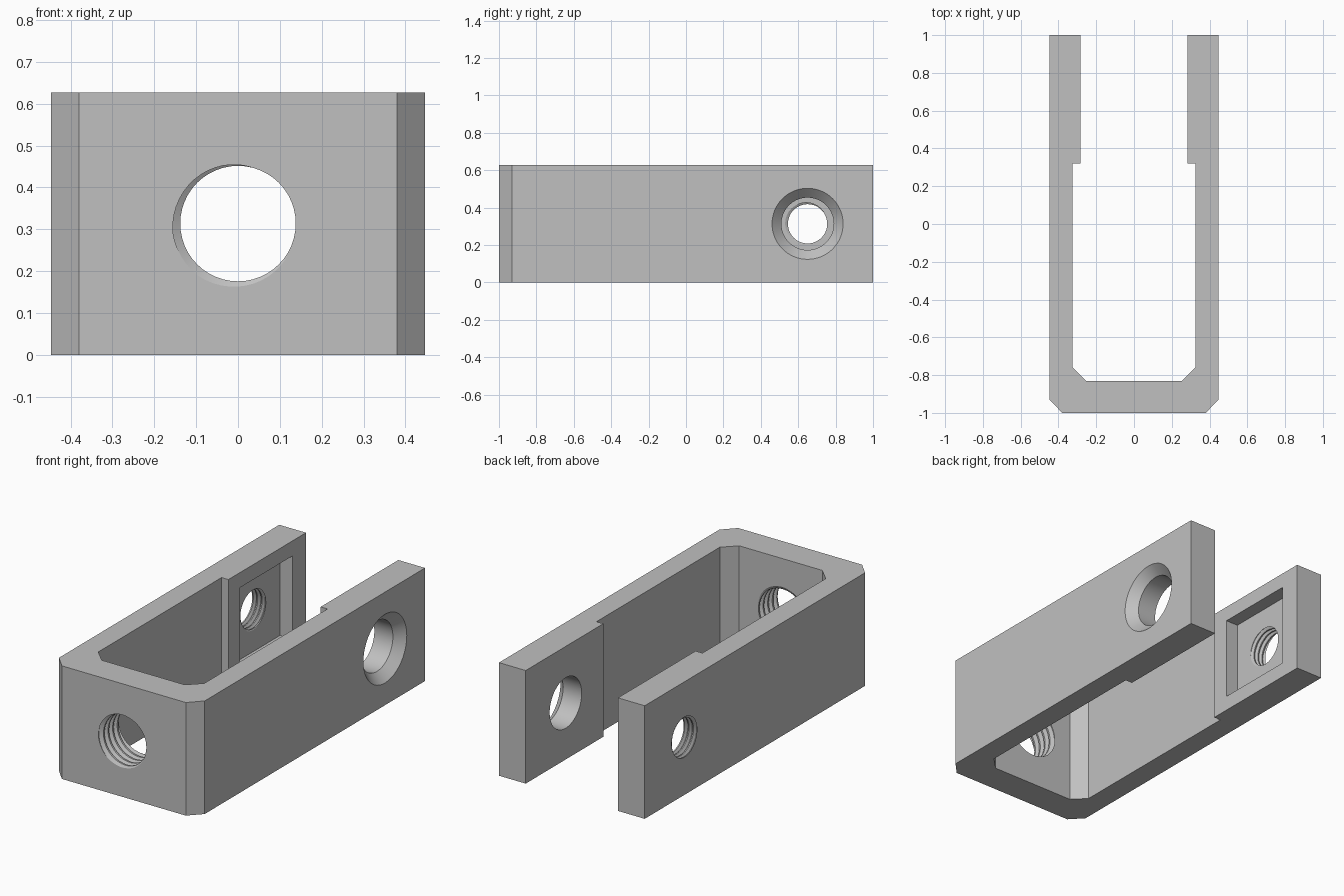
import bpy, bmesh
from math import pi, cos, sin, radians
from mathutils import Matrix, Vector

if "Cube" in bpy.data.objects:
    bpy.data.objects.remove(bpy.data.objects["Cube"], do_unlink=True)

HEIGHT = 0.627
MID = HEIGHT / 2
PIN_Y = 0.65          # cross hole position along the arms

steel = bpy.data.materials.new("plain_grey")
steel.use_nodes = True
GREY = (0.53, 0.53, 0.53, 1)
steel.diffuse_color = GREY
steel.node_tree.nodes["Principled BSDF"].inputs["Base Color"].default_value = GREY


def finish(name, bm, matrix=None):
    bmesh.ops.recalc_face_normals(bm, faces=bm.faces)
    if matrix:
        bm.transform(matrix)
    mesh = bpy.data.meshes.new(name)
    bm.to_mesh(mesh)
    bm.free()
    mesh.materials.append(steel)
    obj = bpy.data.objects.new(name, mesh)
    bpy.context.collection.objects.link(obj)
    return obj


def prism(name, outline, height):
    bm = bmesh.new()
    base = bm.faces.new([bm.verts.new((x, y, 0)) for x, y in outline])
    top = bmesh.ops.extrude_face_region(bm, geom=[base])["geom"]
    bmesh.ops.translate(bm, vec=(0, 0, height),
                        verts=[v for v in top if isinstance(v, bmesh.types.BMVert)])
    return finish(name, bm)


def lathe(name, profile, matrix, n=64):
    """Closed solid of revolution about local z from (radius, z) pairs."""
    bm = bmesh.new()
    rings = [[bm.verts.new((r * cos(2 * pi * i / n), r * sin(2 * pi * i / n), z))
              for i in range(n)] for r, z in profile]
    for a, b in zip(rings, rings[1:]):
        for i in range(n):
            j = (i + 1) % n
            bm.faces.new((a[i], a[j], b[j], b[i]))
    bm.faces.new(rings[0])
    bm.faces.new(rings[-1])
    return finish(name, bm, matrix)


def thread(name, minor, major, pitch, phase, below, above, matrix, n=48):
    """Helical tap about local z; the groove meets z = 0 at angle phase."""
    bm = bmesh.new()
    strands = [(-0.06, major), (0.06, major), (0.375, minor), (0.625, minor)]
    first = -int(below / pitch) - 1
    turns = int(above / pitch) + 1 - first
    rows = []
    for dz, r in strands:
        rows.append([bm.verts.new((r * cos(2 * pi * i / n), r * sin(2 * pi * i / n),
                                   pitch * (first + i / n + dz - phase / 360)))
                     for i in range(turns * n + 1)])
    for a, b in zip(rows, rows[1:]):
        for i in range(turns * n):
            bm.faces.new((a[i], a[i + 1], b[i + 1], b[i]))
    for i in range((turns - 1) * n):
        bm.faces.new((rows[-1][i], rows[-1][i + 1], rows[0][i + n + 1], rows[0][i + n]))
    # close both ends with a cone on the axis
    zs = [v.co.z for v in bm.verts]
    low, high = min(zs), max(zs)
    bottom = bm.verts.new((0, 0, low - pitch))
    top = bm.verts.new((0, 0, high + pitch))
    for e in [e for e in bm.edges if e.is_boundary]:
        z = (e.verts[0].co.z + e.verts[1].co.z) / 2
        bm.faces.new((*e.verts, bottom if z < (low + high) / 2 else top))
    return finish(name, bm, matrix)


# U-shaped body: half outline mirrored across the centre line
half = [(0.38, -1), (0.447, -0.93), (0.447, 1), (0.283, 1), (0.283, 0.32),
        (0.325, 0.32), (0.325, -0.76), (0.255, -0.83)]
body = prism("clevis_body", half + [(-x, y) for x, y in reversed(half)], HEIGHT)

# square nut pocket inside the right arm
pocket_bm = bmesh.new()
bmesh.ops.create_cube(pocket_bm, size=1, matrix=Matrix.Translation((-0.308, PIN_Y, MID))
                      @ Matrix.Diagonal((0.1, 0.46, 0.46, 1)))

to_front = Matrix.Translation((0, -1, MID)) @ Matrix.Rotation(radians(90), 4, "X")
to_right = Matrix.Translation((-0.447, PIN_Y, MID)) @ Matrix.Rotation(radians(-90), 4, "Y")
to_left = Matrix.Translation((0.447, PIN_Y, MID)) @ Matrix.Rotation(radians(90), 4, "Y")

cutters = [
    finish("pocket_cutter", pocket_bm),
    # countersunk clearance hole through the left arm
    lathe("countersink_cutter",
          [(0.14, -0.25), (0.14, -0.05), (0.19, 0), (0.21, 0.02)], to_left),
    # tapped holes in the front wall and the right arm
    thread("front_tap", 0.138, 0.157, 0.04, 210, 0.23, 0.06, to_front),
    thread("side_tap", 0.105, 0.12, 0.027, 30, 0.13, 0.05, to_right),
]

for cutter in cutters:
    cutter.hide_render = True
    mod = body.modifiers.new(cutter.name, "BOOLEAN")
    mod.operation, mod.solver, mod.object = "DIFFERENCE", "EXACT", cutter

# bake the cuts, then drop the cutters
depsgraph = bpy.context.evaluated_depsgraph_get()
baked = bpy.data.meshes.new_from_object(body.evaluated_get(depsgraph))
body.modifiers.clear()
body.data = baked
baked.name = "clevis_body"
for cutter in cutters:
    bpy.data.objects.remove(cutter, do_unlink=True)

bpy.ops.object.select_all(action="DESELECT")
body.select_set(True)
bpy.context.view_layer.objects.active = body
bpy.ops.object.shade_smooth_by_angle(angle=radians(25))
